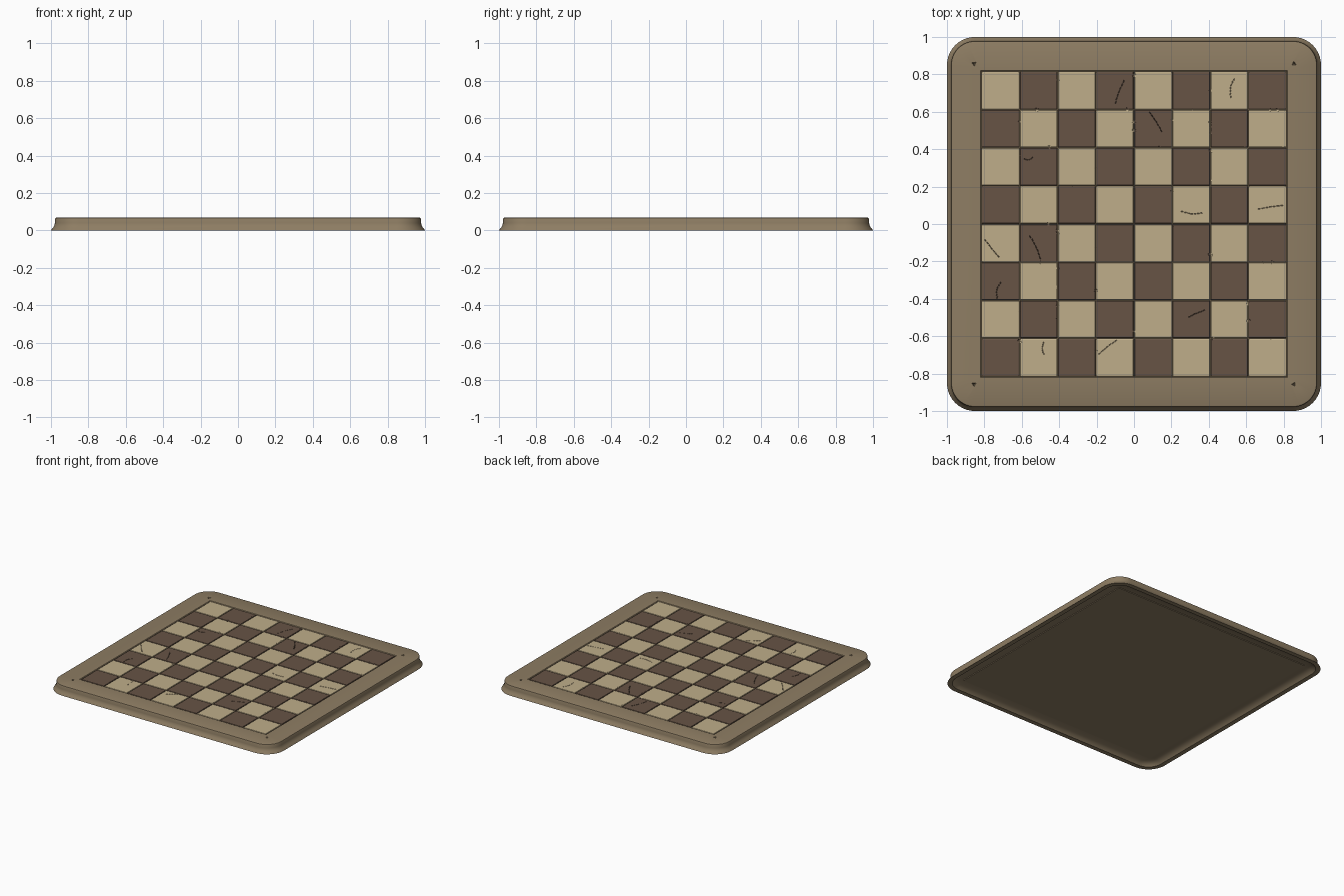
import bpy, bmesh, math, random
from mathutils import Vector, Matrix

if "Cube" in bpy.data.objects:
    bpy.data.objects.remove(bpy.data.objects["Cube"])

random.seed(7)


def material(name, rgb):
    m = bpy.data.materials.new(name)
    m.diffuse_color = (*rgb, 1)
    m.use_nodes = True
    m.node_tree.nodes["Principled BSDF"].inputs["Base Color"].default_value = m.diffuse_color
    return m


def make(name, bm, mat=None):
    bmesh.ops.recalc_face_normals(bm, faces=bm.faces)
    me = bpy.data.meshes.new(name)
    bm.to_mesh(me)
    bm.free()
    ob = bpy.data.objects.new(name, me)
    bpy.context.collection.objects.link(ob)
    if mat:
        me.materials.append(mat)
    return ob


def box(bm, centre, size):
    m = Matrix.Translation(centre) @ Matrix.Diagonal((*size, 1))
    return bmesh.ops.create_cube(bm, size=1, matrix=m)["verts"]


def carve(ob, cutter):
    mod = ob.modifiers.new("wear", "BOOLEAN")
    mod.operation, mod.solver, mod.object = "DIFFERENCE", "EXACT", cutter
    mod.use_self = True


def hide(ob):
    ob.hide_render = True
    ob.hide_set(True)


frame_mat = material("frame_wood", (0.27, 0.205, 0.125))
light_mat = material("light_wood", (0.52, 0.42, 0.255))
dark_mat = material("dark_wood", (0.135, 0.088, 0.06))
groove_mat = material("groove", (0.1, 0.075, 0.045))

TOP, PITCH = 0.07, 0.204
HALF = PITCH * 4

# Moulded frame: (half width, height) profile swept round a rounded square
profile = [(1.0, 0), (0.998, 0.004), (0.988, 0.016), (0.982, 0.028), (0.979, 0.04),
           (0.979, 0.06), (0.976, 0.067), (0.968, TOP), (0.822, TOP), (0.818, 0.066),
           (0.818, 0.03), (0.872, 0.03), (0.92, 0.026), (0.95, 0.016), (0.965, 0)]
SEG = 10
bm = bmesh.new()
rings = []
for h, z in profile:
    r = max(0.003, 0.15 - (1 - h))
    ring = []
    for q in range(4):
        a0 = q * math.pi / 2
        cx = (h - r) * (1 if q in (0, 3) else -1)
        cy = (h - r) * (1 if q < 2 else -1)
        for i in range(SEG + 1):
            a = a0 + i / SEG * math.pi / 2
            ring.append(bm.verts.new((cx + r * math.cos(a), cy + r * math.sin(a), z)))
    rings.append(ring)
for k, a in enumerate(rings):
    b = rings[(k + 1) % len(rings)]
    n = len(a)
    for i in range(n):
        j = (i + 1) % n
        bm.faces.new((a[i], a[j], b[j], b[i]))
frame = make("frame", bm, frame_mat)
bpy.context.view_layer.objects.active = frame
frame.select_set(True)
bpy.ops.object.shade_smooth_by_angle(angle=math.radians(35))
frame.select_set(False)

# Bottom panel and the dark bed seen between the squares
bm = bmesh.new()
box(bm, (0, 0, 0.028), (1.75, 1.75, 0.008))
make("bottom_panel", bm, frame_mat)
bm = bmesh.new()
box(bm, (0, 0, 0.045), (1.634, 1.634, 0.03))
make("square_bed", bm, groove_mat)


# Squares with softened top edges
def squares(name, parity, mat):
    bm = bmesh.new()
    for i in range(8):
        for j in range(8):
            if (i + j) % 2 != parity:
                continue
            c = Vector(((i - 3.5) * PITCH, (j - 3.5) * PITCH, 0.055))
            vs = box(bm, c, (0.198, 0.198, 0.03))
            es = {e for v in vs for e in v.link_edges
                  if all(w.co.z > 0.06 for w in e.verts)}
            bmesh.ops.bevel(bm, geom=list(es), offset=0.004, segments=2,
                            profile=0.5, affect="EDGES")
    return make(name, bm, mat)


dark = squares("dark_squares", 0, dark_mat)
light = squares("light_squares", 1, light_mat)

# Hairline cracks: jittered rows of V-shaped slivers, plus edge chips
cracks = [(-0.05, 0.77, -0.10, 0.64), (0.54, 0.78, 0.52, 0.67), (0.08, 0.60, 0.15, 0.49),
          (0.25, 0.07, 0.37, 0.06), (0.66, 0.08, 0.80, 0.10), (-0.80, -0.08, -0.72, -0.18),
          (-0.56, -0.06, -0.50, -0.19), (-0.71, -0.31, -0.73, -0.40), (0.29, -0.50, 0.38, -0.46),
          (-0.19, -0.70, -0.09, -0.62), (-0.48, -0.63, -0.48, -0.70), (-0.59, 0.35, -0.54, 0.36)]
bm = bmesh.new()
for x0, y0, x1, y1 in cracks:
    a, b = Vector((x0, y0, 0)), Vector((x1, y1, 0))
    d = (b - a).normalized()
    side = Vector((-d.y, d.x, 0))
    bow = random.uniform(-0.015, 0.015)
    n = 7
    for i in range(n):
        t = (i + 0.5) / n
        p = a.lerp(b, t) + side * (bow * math.sin(math.pi * t) + random.uniform(-0.001, 0.001))
        p.z = TOP + 0.002
        ln = (b - a).length / n * 0.36
        tri = [[bm.verts.new(p + d * s * ln + o) for o in
                (side * 0.003, -side * 0.003, Vector((0, 0, -0.009)))] for s in (-1, 1)]
        bm.faces.new(tri[0])
        bm.faces.new(tri[1])
        for k in range(3):
            m = (k + 1) % 3
            bm.faces.new((tri[0][k], tri[0][m], tri[1][m], tri[1][k]))
for _ in range(55):
    line = random.randint(-3, 3) * PITCH
    along = random.uniform(-HALF, HALF)
    x, y = (line, along) if random.random() < 0.5 else (along, line)
    s = random.uniform(0.009, 0.015)
    bmesh.ops.create_icosphere(bm, subdivisions=1, radius=s,
                               matrix=Matrix.Translation((x, y, TOP + 0.002))
                               @ Matrix.Rotation(random.random() * 6, 4, "Z")
                               @ Matrix.Diagonal((1, 0.8, 0.6, 1)))
wear = make("wear_cutter", bm)
for ob in (light, dark):
    carve(ob, wear)
hide(wear)

# Small three-pointed gouges in the frame corners
bm = bmesh.new()
for sx in (-1, 1):
    for sy in (-1, 1):
        bmesh.ops.create_cone(bm, segments=3, radius1=0.002, radius2=0.022, depth=0.03,
                              cap_ends=True,
                              matrix=Matrix.Translation((sx * 0.855, sy * 0.857, TOP - 0.002))
                              @ Matrix.Rotation(random.random() * 6, 4, "Z"))
gouge = make("gouge_cutter", bm)
carve(frame, gouge)
hide(gouge)
